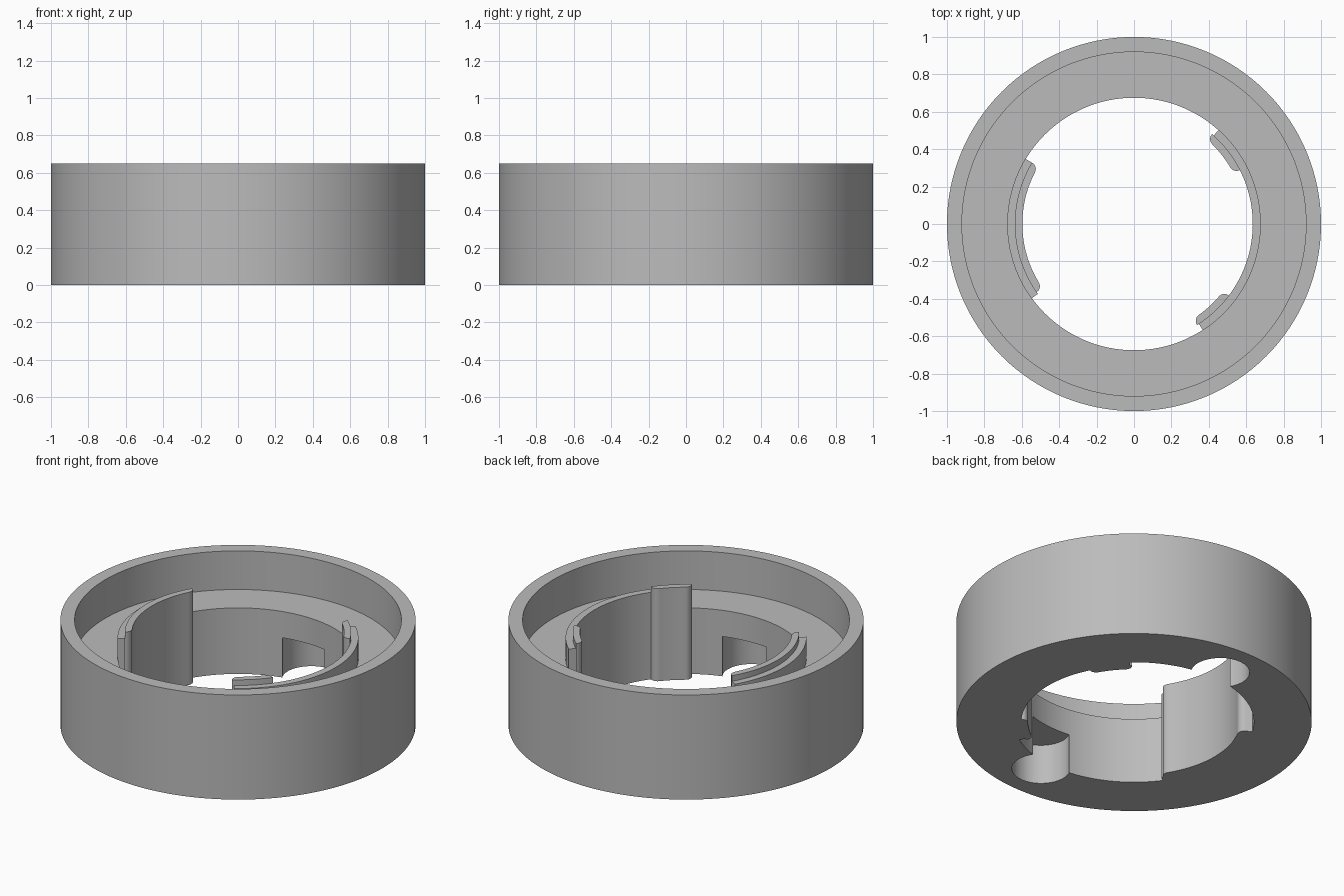
import bpy, bmesh
from math import sin, cos, pi, radians

cube = bpy.data.objects.get("Cube")
if cube:
    bpy.data.objects.remove(cube)

grey = bpy.data.materials.new("plain_grey")
grey.use_nodes = True
colour = (0.5, 0.5, 0.5, 1)
grey.diffuse_color = colour
grey.node_tree.nodes["Principled BSDF"].inputs["Base Color"].default_value = colour


def finish(name, bm):
    bmesh.ops.recalc_face_normals(bm, faces=bm.faces)
    mesh = bpy.data.meshes.new(name)
    bm.to_mesh(mesh)
    bm.free()
    obj = bpy.data.objects.new(name, mesh)
    bpy.context.collection.objects.link(obj)
    mesh.materials.append(grey)
    return obj


def smooth(obj):
    bpy.ops.object.select_all(action='DESELECT')
    obj.select_set(True)
    bpy.context.view_layer.objects.active = obj
    bpy.ops.object.shade_smooth_by_angle(angle=radians(30))


def lathe(name, profile, steps=128):
    """Closed ring from an (r, z) outline."""
    bm = bmesh.new()
    rings = [[bm.verts.new((r * cos(2 * pi * i / steps), r * sin(2 * pi * i / steps), z))
              for r, z in profile] for i in range(steps)]
    n = len(profile)
    for i in range(steps):
        a, b = rings[i], rings[(i + 1) % steps]
        for k in range(n):
            bm.faces.new((a[k], b[k], b[(k + 1) % n], a[(k + 1) % n]))
    return finish(name, bm)


def prism(name, outline, z0, z1):
    bm = bmesh.new()
    face = bm.faces.new([bm.verts.new((x, y, z0)) for x, y in outline])
    top = bmesh.ops.extrude_face_region(bm, geom=[face])["geom"]
    moved = [v for v in top if isinstance(v, bmesh.types.BMVert)]
    bmesh.ops.translate(bm, verts=moved, vec=(0, 0, z1 - z0))
    return finish(name, bm)


def arc_wall(name, r_in, r_out, start, end, height, corner=0.0):
    """Curved wall from the base up, optionally with rounded inner corners."""
    steps = 28
    outline = []
    for i in range(steps + 1):
        a = radians(start + (end - start) * i / steps)
        outline.append((r_out * cos(a), r_out * sin(a)))
    inset = corner / r_in
    a0, a1 = radians(start), radians(end)
    polar = []
    if corner:
        polar += [(a1 - inset * (1 - cos(t * pi / 12)), r_in + corner * (1 - sin(t * pi / 12)))
                  for t in range(6)]
    polar += [(a1 - inset + (a0 - a1 + 2 * inset) * i / steps, r_in) for i in range(steps + 1)]
    if corner:
        polar += [(a0 + inset * (1 - cos(t * pi / 12)), r_in + corner * (1 - sin(t * pi / 12)))
                  for t in reversed(range(6))]
    outline += [(r * cos(a), r * sin(a)) for a, r in polar]
    smooth(prism(name, outline, 0, height))


# Main ring with a raised outer rim
body = lathe("ring_body", [(0.675, 0), (1, 0), (1, 0.65), (0.92, 0.65), (0.92, 0.41), (0.675, 0.41)])

# Round pockets cut into the underside, front and back
for name, angle in (("back_pocket", 91), ("front_pocket", -85)):
    cx, cy = 0.74 * cos(radians(angle)), 0.74 * sin(radians(angle))
    circle = [(cx + 0.165 * cos(2 * pi * i / 48), cy + 0.165 * sin(2 * pi * i / 48)) for i in range(48)]
    cutter = prism(name + "_cutter", circle, -0.1, 0.247)
    cutter.hide_render = True
    cutter.hide_set(True)
    cut = body.modifiers.new(name, 'BOOLEAN')
    cut.operation = 'DIFFERENCE'
    cut.solver = 'EXACT'
    cut.object = cutter

# Bake the cuts, then drop the cutters
bpy.context.view_layer.update()
baked = bpy.data.meshes.new_from_object(body.evaluated_get(bpy.context.evaluated_depsgraph_get()))
body.modifiers.clear()
body.data = baked
for obj in [o for o in bpy.data.objects if o.name.endswith("_cutter")]:
    bpy.data.objects.remove(obj)
smooth(body)

# Curved lips standing inside the bore
arc_wall("right_lip", 0.635, 0.678, 149, 216, 0.54)
arc_wall("left_lip", 0.635, 0.678, -57, 48, 0.54)

# Taller tabs on the inner face of the lips
for name, start, end in (("right_tab", 149, 215), ("left_back_tab", 27, 49), ("left_front_tab", -58, -37)):
    arc_wall(name, 0.597, 0.637, start, end, 0.575, corner=0.036)
